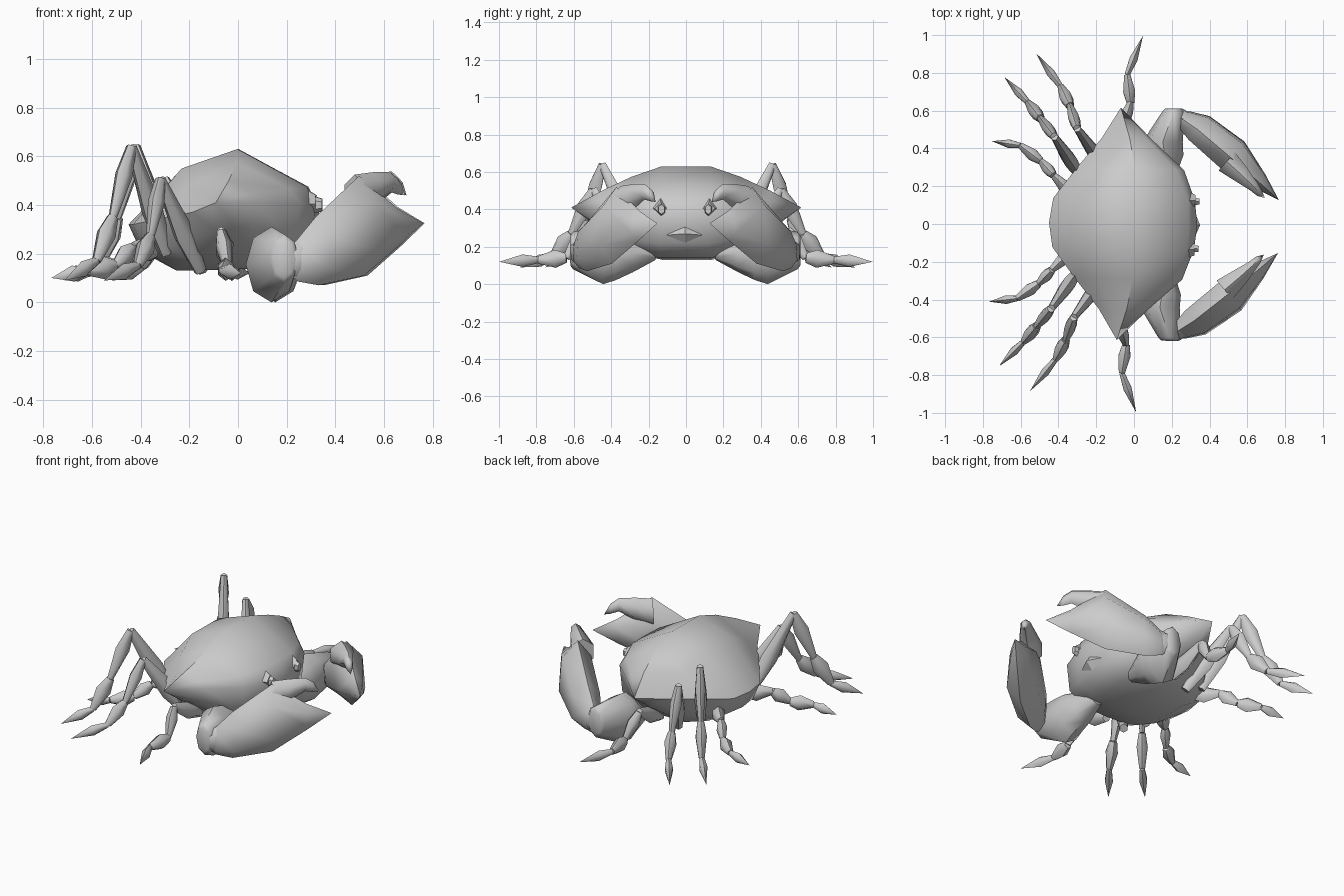
import bpy, bmesh, math
from mathutils import Vector

if "Cube" in bpy.data.objects:
    bpy.data.objects.remove(bpy.data.objects["Cube"])

TURN = -0.018  # the whole model is turned very slightly


def finish(name, bm, mirror=True, angle=62):
    bmesh.ops.recalc_face_normals(bm, faces=bm.faces)
    me = bpy.data.meshes.new(name)
    bm.to_mesh(me)
    bm.free()
    for p in me.polygons:
        p.use_smooth = True
    me.set_sharp_from_angle(angle=math.radians(angle))
    ob = bpy.data.objects.new(name, me)
    bpy.context.collection.objects.link(ob)
    ob.rotation_euler.z = TURN
    if mirror:
        m = ob.modifiers.new("Mirror", 'MIRROR')
        m.use_axis = (False, True, False)
        m.use_mirror_merge = False
    return ob


def bridge(bm, rings):
    rows = [[bm.verts.new(p) for p in r] for r in rings]
    for a, b in zip(rows, rows[1:]):
        n = max(len(a), len(b))
        for i in range(n):
            j = (i + 1) % n
            if len(b) == 1:
                bm.faces.new((a[i], a[j], b[0]))
            elif len(a) == 1:
                bm.faces.new((a[0], b[j], b[i]))
            else:
                bm.faces.new((a[i], a[j], b[j], b[i]))
    for r in (rows[0], rows[-1]):
        if len(r) > 2:
            bm.faces.new(r)


def spindle(bm, sections, sides=6, axis=None, lean=0.0):
    """Loft of elliptical rings (centre, half width, half height) along one axis."""
    cs = [Vector(s[0]) for s in sections]
    ax = (Vector(axis) if axis else cs[-1] - cs[0]).normalized()
    side = ax.cross(Vector((0, 0, 1))).normalized()
    up = side.cross(ax)
    rings = []
    for c, (_, w, h) in zip(cs, sections):
        if w == 0:
            rings.append([c])
            continue
        ring = []
        for k in range(sides):
            a = math.pi / 2 + 2 * math.pi * k / sides
            ring.append(c + side * (w * math.cos(a) + lean * h * math.sin(a)) + up * h * math.sin(a))
        rings.append(ring)
    bridge(bm, rings)


# Body: cross-sections (x, z) at stations along y, closing to the side spikes
centre = [(-.45, .32), (-.23, .55), (0, .63), (.29, .475), (.335, .38), (.31, .22), (.18, .14), (-.25, .13), (-.40, .21)]
mid = [(-.43, .32), (-.23, .55), (0, .63), (.285, .475), (.32, .39), (.30, .22), (.18, .14), (-.25, .13), (-.38, .21)]
shoulder = [(-.31, .345), (-.2, .48), (0, .575), (.22, .465), (.26, .405), (.24, .24), (.12, .17), (-.2, .17), (-.28, .23)]
outer = [(-.18, .37), (-.11, .44), (-.03, .50), (.06, .45), (.085, .41), (.06, .33), (0, .30), (-.07, .29), (-.13, .33)]
stations = [(.13, mid), (.29, shoulder), (.45, outer)]
rings = [[Vector((-.08, -.615, .41))]]
rings += [[Vector((x, -y, z)) for x, z in s] for y, s in reversed(stations)]
rings += [[Vector((x, 0, z)) for x, z in centre]]
rings += [[Vector((x, y, z)) for x, z in s] for y, s in stations]
rings += [[Vector((-.08, .615, .41))]]
bm = bmesh.new()
bridge(bm, rings)
finish("body_shell", bm, mirror=False, angle=50)

# Mouth: shallow diamond pyramid
bm = bmesh.new()
bridge(bm, [[Vector(p) for p in ((.295, -.13, .26), (.305, 0, .215), (.295, .13, .26), (.32, 0, .31))],
            [Vector((.35, 0, .27))]])
finish("mouth", bm, mirror=False, angle=10)

# Eyes: short stalks in a diamond lid
bm = bmesh.new()
spindle(bm, [((.28, .125, .40), .014, .016), ((.315, .125, .40), .015, .018), ((.32, .125, .40), .022, .034),
             ((.345, .125, .40), .018, .026)], sides=6)
spindle(bm, [((.29, .13, .405), .045, .055), ((.322, .13, .405), .03, .035)], sides=4)
finish("eyes", bm, angle=40)

# Claw arm
bm = bmesh.new()
spindle(bm, [((.14, .16, .17), .04, .04), ((.145, .28, .165), .08, .10), ((.155, .37, .158), .10, .135),
             ((.145, .44, .155), .105, .155), ((.20, .60, .18), .06, .10), ((.20, .615, .18), .045, .08)],
        sides=8, axis=(0, 1, 0))
spindle(bm, [((.17, .57, .17), .03, .05), ((.24, .57, .17), .05, .075), ((.29, .54, .185), .045, .08)], sides=6)
finish("claw_arm", bm, angle=50)

# Claw hand with its fixed lower finger
bm = bmesh.new()
spindle(bm, [((.215, .575, .17), .035, .055), ((.255, .562, .17), .055, .085), ((.335, .515, .21), .09, .14),
             ((.515, .375, .315), .10, .205), ((.66, .24, .31), .05, .08), ((.765, .14, .325), 0, 0)],
        sides=6, axis=(.76, -.66, 0), lean=.08)
finish("claw_hand", bm)

# Claw upper finger: wide wedge at the base, hooked at the end
bm = bmesh.new()
spindle(bm, [((.485, .34, .44), .075, .085), ((.56, .275, .465), .055, .07), ((.63, .21, .495), .032, .042),
             ((.662, .175, .475), .022, .032), ((.69, .15, .44), 0, 0)], sides=6, axis=(.76, -.66, 0))
finish("claw_upper_finger", bm)

# Walking legs: hip, knee, shin, ankle, tip
legs = {
    "front_leg": [(-.04, .30, .17), (-.06, .54, .29), (-.03, .64, .14), (-.05, .79, .13), (.03, .998, .12)],
    "second_leg": [(-.15, .28, .13), (-.31, .50, .505), (-.35, .62, .27), (-.40, .72, .15), (-.535, .895, .09)],
    "third_leg": [(-.29, .25, .20), (-.43, .455, .64), (-.505, .55, .35), (-.57, .63, .17), (-.70, .765, .09)],
    "rear_leg": [(-.32, .14, .22), (-.43, .25, .225), (-.50, .325, .15), (-.61, .405, .13), (-.76, .425, .10)],
}
girth = [.046, .038, .042, .029]
for name, path in legs.items():
    bm = bmesh.new()
    pts = [Vector(p) for p in path]
    for i, (a, b) in enumerate(zip(pts, pts[1:])):
        g = girth[i]
        secs = [(a, g * .55, g * .6), (a.lerp(b, .4), g * .88, g * 1.15)]
        secs.append((b, 0, 0) if i == 3 else (b, g * .45, g * .5))
        spindle(bm, secs, sides=6)
    finish(name, bm)
